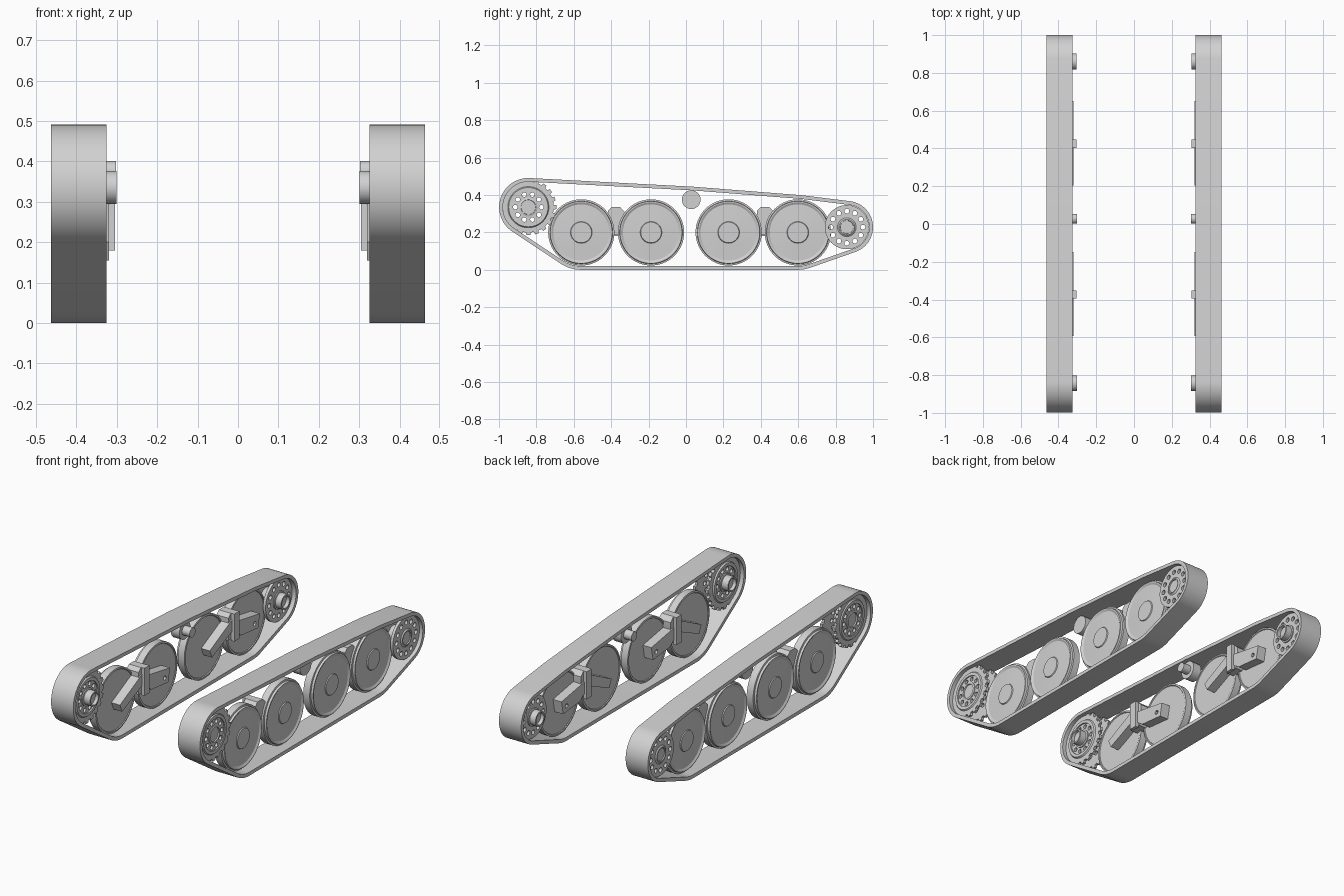
import bpy, bmesh, math
from mathutils import Matrix

cube = bpy.data.objects.get("Cube")
if cube:
    bpy.data.objects.remove(cube)

grey = bpy.data.materials.new("plain_grey")
grey.use_nodes = True
COLOUR = (0.64, 0.64, 0.64, 1)
grey.diffuse_color = COLOUR
grey.node_tree.nodes["Principled BSDF"].inputs["Base Color"].default_value = COLOUR


def finish(name, bm):
    """Turn a bmesh into a shaded object mirrored to the other side."""
    bmesh.ops.recalc_face_normals(bm, faces=bm.faces)
    mesh = bpy.data.meshes.new(name)
    bm.to_mesh(mesh)
    bm.free()
    mesh.materials.clear()
    mesh.materials.append(grey)
    ob = bpy.data.objects.new(name, mesh)
    bpy.context.collection.objects.link(ob)
    bpy.ops.object.select_all(action='DESELECT')
    ob.select_set(True)
    bpy.context.view_layer.objects.active = ob
    bpy.ops.object.shade_smooth_by_angle(angle=math.radians(30))
    mirror = ob.modifiers.new("other_side", 'MIRROR')
    mirror.use_mirror_merge = False
    return ob


def circle(r, n=32, y=0, z=0):
    return [(y + r * math.cos(math.tau * i / n), z + r * math.sin(math.tau * i / n)) for i in range(n)]


def plate(name, loops, x0, x1, centre=(0, 0)):
    """Flat plate in the y-z plane; loops after the first are holes."""
    curve = bpy.data.curves.new(name, 'CURVE')
    curve.dimensions = '2D'
    curve.fill_mode = 'BOTH'
    curve.extrude = (x1 - x0) / 2
    for loop in loops:
        spline = curve.splines.new('POLY')
        spline.points.add(len(loop) - 1)
        for point, (y, z) in zip(spline.points, loop):
            point.co = (y, z, 0, 1)
        spline.use_cyclic_u = True
    temp = bpy.data.objects.new(name + "_outline", curve)
    bpy.context.collection.objects.link(temp)
    graph = bpy.context.evaluated_depsgraph_get()
    mesh = bpy.data.meshes.new_from_object(temp.evaluated_get(graph))
    bm = bmesh.new()
    bm.from_mesh(mesh)
    bpy.data.objects.remove(temp)
    bpy.data.curves.remove(curve)
    bpy.data.meshes.remove(mesh)
    bmesh.ops.remove_doubles(bm, verts=bm.verts, dist=1e-5)
    turn = Matrix(((0, 0, 1), (1, 0, 0), (0, 1, 0))).to_4x4()
    bm.transform(Matrix.Translation(((x0 + x1) / 2, *centre)) @ turn)
    return finish(name, bm)


def lathe(name, profile, centre, steps=48):
    """Spin (radius, x) points about a sideways axle."""
    bm = bmesh.new()
    verts = [bm.verts.new((x, centre[0] + r, centre[1])) for r, x in profile]
    edges = [bm.edges.new(pair) for pair in zip(verts, verts[1:])]
    bmesh.ops.spin(bm, geom=verts + edges, cent=(0, *centre), axis=(1, 0, 0),
                   angle=math.tau, steps=steps, use_duplicate=False)
    bmesh.ops.remove_doubles(bm, verts=bm.verts, dist=1e-5)
    return finish(name, bm)


SPROCKET, IDLER, ROLLER = (-0.843, 0.335), (0.86, 0.228), (0.028, 0.375)
WHEELS = [(-0.56, 0.2), (-0.187, 0.2), (0.228, 0.2), (0.598, 0.2)]
INNER, OUTER, BAND = 0.325, 0.463, 0.02


# Track band: a belt stretched round the running gear
def belt():
    samples = []
    for c, r in ((SPROCKET, 0.156), (ROLLER, 0.07), (IDLER, 0.14), (WHEELS[0], 0.2), (WHEELS[3], 0.2)):
        for u, v in circle(1, 72):
            samples.append((c[0] + r * u, c[1] + r * v, u, v))
    samples.sort()

    def half(points):
        chain = []
        for p in points:
            while len(chain) > 1:
                a, b = chain[-2:]
                if (b[0] - a[0]) * (p[1] - a[1]) - (b[1] - a[1]) * (p[0] - a[0]) > 1e-9:
                    break
                chain.pop()
            chain.append(p)
        return chain[:-1]
    return half(samples) + half(samples[::-1])


bm = bmesh.new()
rings = []
for y, z, u, v in belt():
    outline = ((OUTER, 0), (INNER, 0), (INNER, BAND), (OUTER, BAND))
    rings.append([bm.verts.new((x, y - u * d, z - v * d)) for x, d in outline])
for a, b in zip(rings, rings[1:] + rings[:1]):
    for k in range(4):
        j = (k + 1) % 4
        bm.faces.new((a[k], a[j], b[j], b[k]))
finish("track_band", bm)

# Road wheels: narrow stepped tyre, dished outer face, low hub cap
for i, c in enumerate(WHEELS):
    lathe(f"road_wheel_{i + 1}", [
        (0, 0.372), (0.165, 0.372), (0.168, 0.368), (0.177, 0.37), (0.177, 0.41),
        (0.168, 0.412), (0.166, 0.424), (0.16, 0.424), (0.15, 0.418),
        (0.058, 0.422), (0.055, 0.427), (0, 0.427)], c, 64)


# Drive sprocket: two toothed plates with lightening holes on one hub
def gear(teeth, root, tip):
    loop = []
    for i in range(teeth):
        for part, r in ((-0.3, root), (-0.22, tip), (0.22, tip), (0.3, root)):
            a = math.tau * (i + part) / teeth
            loop.append((r * math.cos(a), r * math.sin(a)))
    return loop


def holes(count, ring, r):
    return [circle(r, 14, y, z) for y, z in circle(ring, count)]


for side, x in (("inner", 0.348), ("outer", 0.425)):
    plate(f"sprocket_{side}", [gear(20, 0.136, 0.15)] + holes(10, 0.07, 0.012), x, x + 0.016, SPROCKET)
for side, x, lip in (("inner", 0.348, 0.34), ("outer", 0.441, 0.447)):
    lathe(f"sprocket_ring_{side}", [(0.088, x), (0.088, lip), (0.105, lip), (0.11, x)], SPROCKET)
lathe("sprocket_hub", [(0, 0.325), (0.033, 0.32), (0.033, 0.301), (0.041, 0.301), (0.041, 0.34),
                       (0.05, 0.342), (0.05, 0.445), (0.04, 0.448), (0.038, 0.436), (0, 0.436)], SPROCKET)

# Idler: two drilled discs on one hub
for side, x in (("inner", 0.348), ("outer", 0.428)):
    plate(f"idler_{side}", [circle(0.118, 48)] + holes(12, 0.086, 0.013), x, x + 0.016, IDLER)
lathe("idler_hub", [(0, 0.325), (0.033, 0.325), (0.033, 0.305), (0.042, 0.305), (0.042, 0.34),
                    (0.05, 0.342), (0.05, 0.444), (0.042, 0.45), (0.036, 0.45), (0.034, 0.438), (0, 0.438)], IDLER)

# Return roller and its axle
lathe("return_roller", [(0, 0.302), (0.026, 0.302), (0.026, 0.35), (0.05, 0.35),
                        (0.05, 0.402), (0, 0.402)], ROLLER)

# Bogies: centre bracket, mounting bar, long front arm and short rear arm reaching the wheels
for i, c in enumerate((-0.373, 0.425)):
    n = i + 1
    centre = (c, 0)
    plate(f"bogie_bracket_{n}", [[(-0.045, 0.19), (0.03, 0.19), (0.045, 0.23), (0.045, 0.31),
                                  (0.02, 0.335), (-0.025, 0.335), (-0.045, 0.315)]], 0.325, 0.4, centre)
    plate(f"bogie_bar_{n}", [[(-0.022, 0.18), (0.022, 0.18), (0.022, 0.335), (-0.022, 0.335)]],
          0.305, 0.325, centre)
    plate(f"bogie_front_arm_{n}", [[(-0.02, 0.3), (-0.06, 0.28), (-0.22, 0.2), (-0.2, 0.155),
                                    (-0.02, 0.235)]], 0.319, 0.373, centre)
    plate(f"bogie_rear_arm_{n}", [[(0.02, 0.275), (0.225, 0.24), (0.21, 0.165), (0.06, 0.18),
                                   (0.02, 0.21)], circle(0.012, 12, 0.18, 0.2)], 0.319, 0.373, centre)
